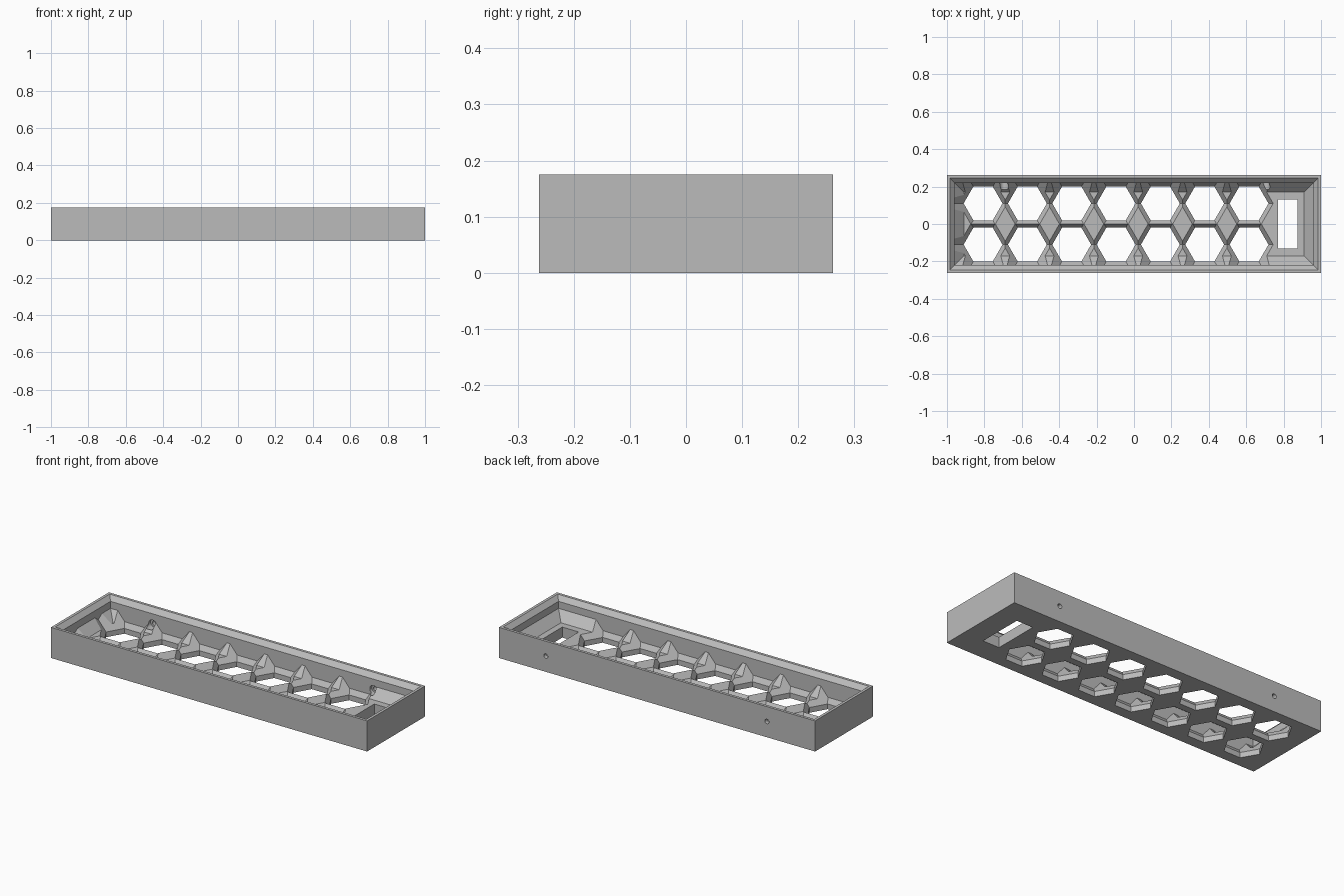
import bpy, bmesh, math
from mathutils import Matrix

if "Cube" in bpy.data.objects:
    bpy.data.objects.remove(bpy.data.objects["Cube"])

grey = bpy.data.materials.new("plain grey")
grey.use_nodes = True
grey.diffuse_color = (0.5, 0.5, 0.5, 1)
grey.node_tree.nodes["Principled BSDF"].inputs["Base Color"].default_value = (0.5, 0.5, 0.5, 1)


def make_object(name, bm):
    bmesh.ops.recalc_face_normals(bm, faces=bm.faces)
    mesh = bpy.data.meshes.new(name)
    bm.to_mesh(mesh)
    bm.free()
    mesh.materials.append(grey)
    ob = bpy.data.objects.new(name, mesh)
    bpy.context.collection.objects.link(ob)
    return ob


def loft(name, rings, closed=False):
    """Bridge rings of equal point count; cap the ends or join them in a loop."""
    bm = bmesh.new()
    loops = [[bm.verts.new(p) for p in ring] for ring in rings]
    pairs = list(zip(loops, loops[1:]))
    if closed:
        pairs.append((loops[-1], loops[0]))
    else:
        bm.faces.new(loops[0])
        bm.faces.new(loops[-1])
    n = len(loops[0])
    for a, b in pairs:
        for i in range(n):
            j = (i + 1) % n
            bm.faces.new((a[i], a[j], b[j], b[i]))
    return make_object(name, bm)


def rect(x, y, z, cx=0):
    return [(cx - x, -y, z), (cx + x, -y, z), (cx + x, y, z), (cx - x, y, z)]


def hexagon(cx, cy, apothem, z):
    r = apothem / math.cos(math.pi / 6)
    return [(cx + r * math.cos(k * math.pi / 3), cy + r * math.sin(k * math.pi / 3), z)
            for k in range(6)]


def rod(name, x, z, y0, y1, r):
    bm = bmesh.new()
    place = Matrix.Translation((x, (y0 + y1) / 2, z)) @ Matrix.Rotation(math.pi / 2, 4, 'X')
    bmesh.ops.create_cone(bm, cap_ends=True, segments=24, radius1=r, radius2=r,
                          depth=y1 - y0, matrix=place)
    return make_object(name, bm)


def cut(target, cutters):
    for c in cutters:
        c.hide_render = True
        mod = target.modifiers.new("cut", 'BOOLEAN')
        mod.operation = 'DIFFERENCE'
        mod.solver = 'EXACT'
        mod.object = c
    dg = bpy.context.evaluated_depsgraph_get()
    mesh = bpy.data.meshes.new_from_object(target.evaluated_get(dg))
    target.modifiers.clear()
    target.data = mesh


# Outer frame with a bevelled inner lip
WX, WY = 0.96, 0.22
frame = loft("outer_frame", [
    rect(1, 0.262, 0), rect(1, 0.262, 0.175), rect(0.984, 0.246, 0.175),
    rect(WX, WY, 0.15), rect(WX, WY, 0)], closed=True)

# Floor with sloped edges rising to the walls
FLOOR, RISE = 0.06, 0.05
floor = loft("vent_floor", [
    rect(WX, WY, 0), rect(WX, WY, FLOOR + RISE), rect(WX - RISE, WY - RISE, FLOOR)])

# Flared hexagonal vents, two rows of seven
cutters = []
for col in range(7):
    for cy in (-0.11, 0.11):
        cx = -0.807 + 0.237 * col
        cutters.append(loft("vent_cutter", [
            hexagon(cx, cy, 0.09, -0.05), hexagon(cx, cy, 0.09, 0.03),
            hexagon(cx, cy, 0.156, 0.12)]))

# Rectangular slot
cutters.append(loft("slot_cutter", [rect(0.052, 0.131, -0.05, 0.822),
                                    rect(0.052, 0.131, 0.2, 0.822)]))

# Two counterbored screw holes in the back wall
screws = []
for x in (-0.695, 0.703):
    screws.append(rod("screw_cutter", x, 0.09, 0.15, 0.3, 0.013))
    screws.append(rod("head_cutter", x, 0.09, 0.185, 0.238, 0.024))

cut(floor, cutters + screws)
cut(frame, screws)
for c in cutters + screws:
    bpy.data.objects.remove(c)
